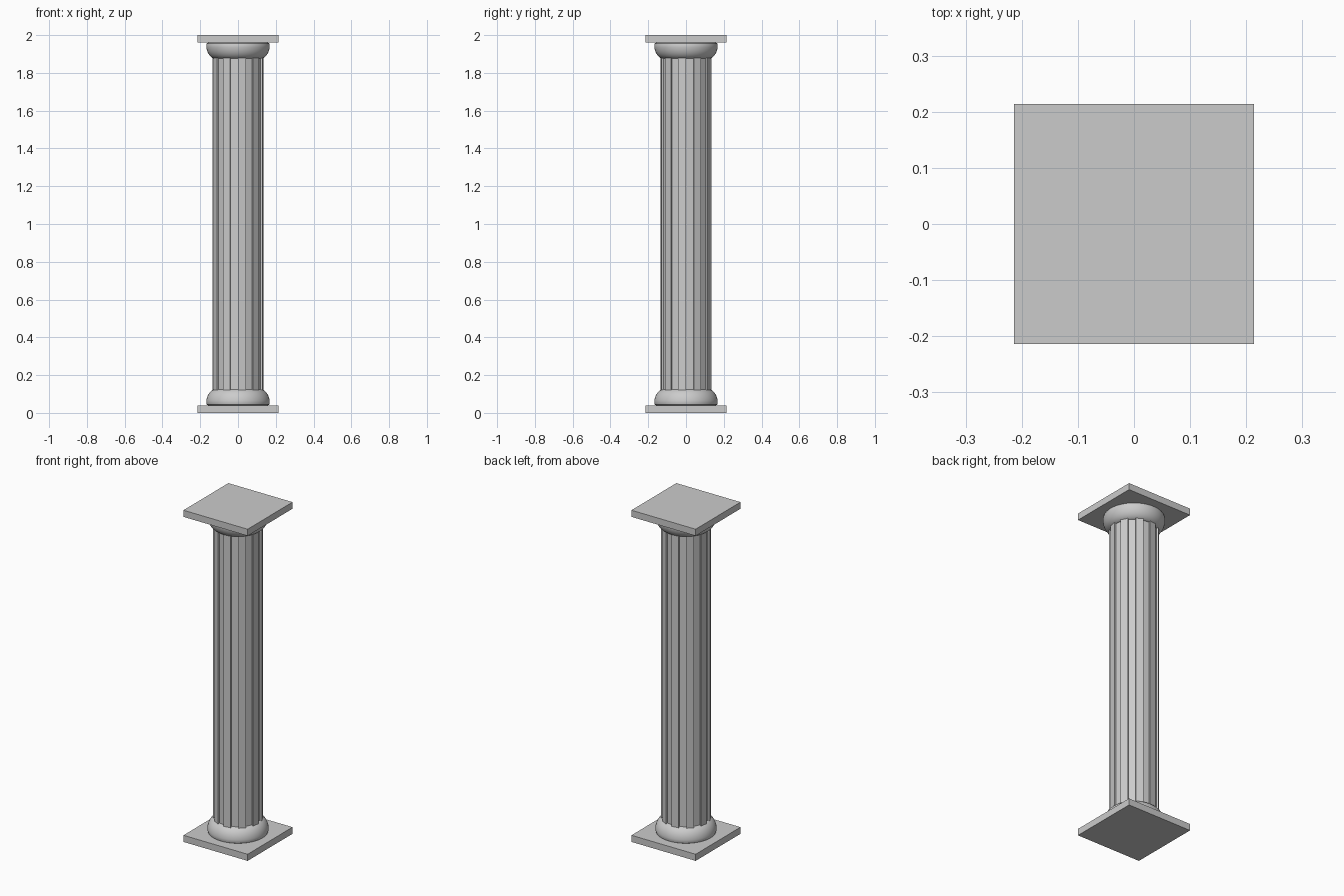
import bpy, bmesh, math

if "Cube" in bpy.data.objects:
    bpy.data.objects.remove(bpy.data.objects["Cube"])

def finish(bm, name):
    bmesh.ops.recalc_face_normals(bm, faces=bm.faces)
    me = bpy.data.meshes.new(name)
    bm.to_mesh(me)
    bm.free()
    ob = bpy.data.objects.new(name, me)
    bpy.context.collection.objects.link(ob)
    return ob

def slab(name, z):
    bpy.ops.mesh.primitive_cube_add(size=1, location=(0, 0, z))
    ob = bpy.context.object
    ob.name = name
    ob.scale = (0.428, 0.428, 0.04)

def cushion(name, flip):
    # half-round moulding: widest by the slab, curving in to the shaft
    prof = [(0.155, 0.038), (0.165, 0.044)]
    for i in range(11):
        a = math.radians(72 * i / 10)
        prof.append((0.110 + 0.058 * math.cos(a), 0.055 + 0.073 * math.sin(a)))
    bm = bmesh.new()
    n = 48
    rings = []
    for r, z in prof:
        z = 2 - z if flip else z
        rings.append([bm.verts.new((r * math.cos(2 * math.pi * k / n),
                                    r * math.sin(2 * math.pi * k / n), z)) for k in range(n)])
    for a, b in zip(rings, rings[1:]):
        for k in range(n):
            bm.faces.new((a[k], a[(k + 1) % n], b[(k + 1) % n], b[k]))
    bm.faces.new(rings[0])
    bm.faces.new(rings[-1])
    ob = finish(bm, name)
    bpy.context.view_layer.objects.active = ob
    ob.select_set(True)
    bpy.ops.object.shade_smooth_by_angle(angle=math.radians(35))
    ob.select_set(False)

# square slabs at both ends
slab("plinth", 0.02)
slab("abacus", 1.98)
bpy.ops.object.select_all(action='DESELECT')

# rounded mouldings
cushion("base_moulding", False)
cushion("capital_moulding", True)

# fluted shaft: 20 flat strips, every other one recessed
bm = bmesh.new()
pts = []
for k in range(20):
    r = 0.136 if k % 2 == 0 else 0.126
    for a in (k, k + 1):
        t = math.radians(-90 + 18 * a)
        pts.append(bm.verts.new((r * math.cos(t), r * math.sin(t), 0.10)))
cap = bm.faces.new(pts)
top = bmesh.ops.extrude_face_region(bm, geom=[cap], use_keep_orig=True)
bmesh.ops.translate(bm, vec=(0, 0, 1.80),
                    verts=[v for v in top["geom"] if isinstance(v, bmesh.types.BMVert)])
finish(bm, "fluted_shaft")
